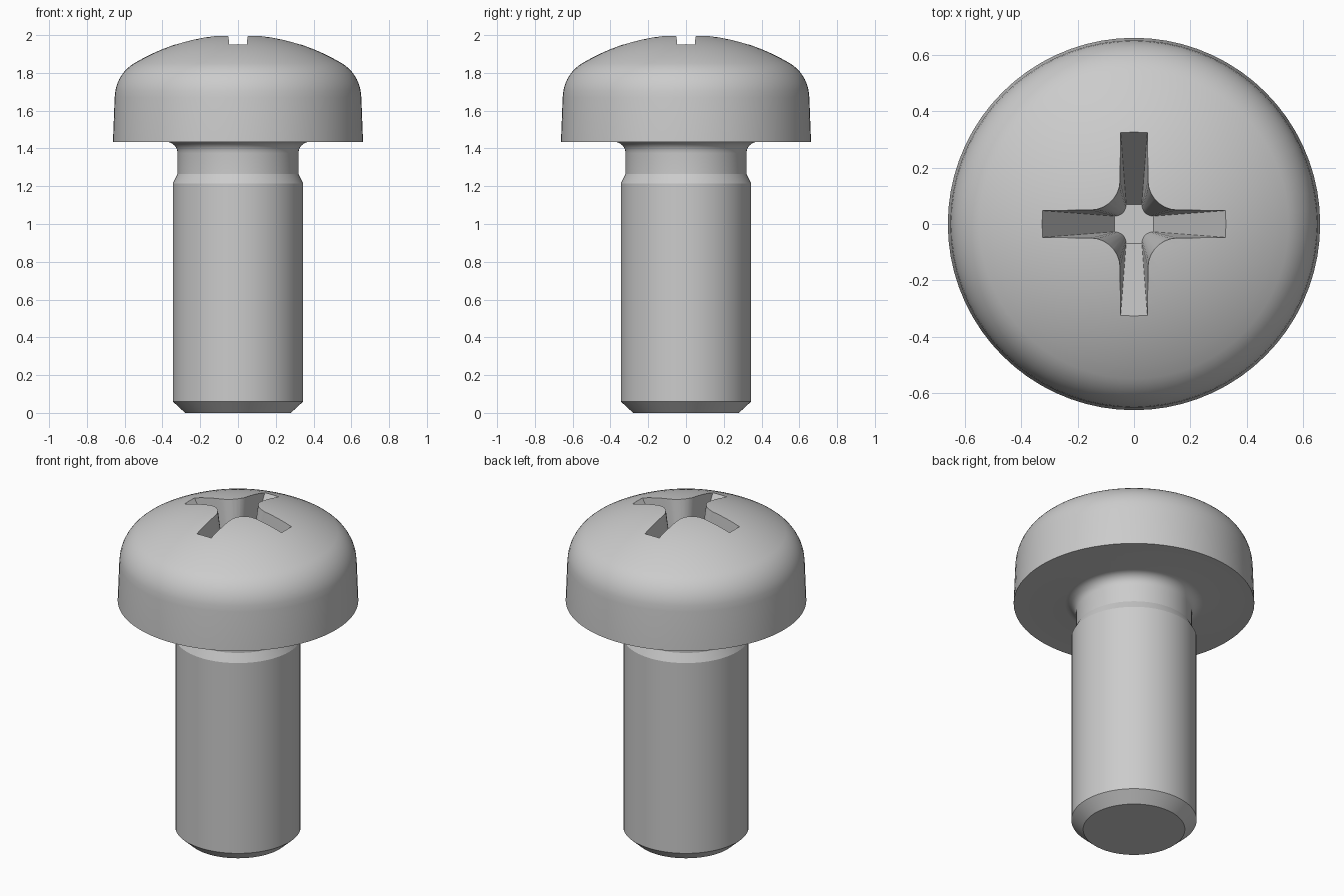
import bpy, bmesh
from math import sin, cos, pi, radians, sqrt, asin

if "Cube" in bpy.data.objects:
    bpy.data.objects.remove(bpy.data.objects["Cube"])

SEGS = 72


def arc(cx, cz, r, a0, a1, n):
    """Points on an arc, angles in degrees."""
    return [(cx + r * cos(radians(a0 + (a1 - a0) * i / n)),
             cz + r * sin(radians(a0 + (a1 - a0) * i / n))) for i in range(n + 1)]


def make_object(name, bm):
    bmesh.ops.recalc_face_normals(bm, faces=bm.faces)
    mesh = bpy.data.meshes.new(name)
    bm.to_mesh(mesh)
    bm.free()
    obj = bpy.data.objects.new(name, mesh)
    bpy.context.collection.objects.link(obj)
    return obj


def loft(name, rings):
    """Closed solid through a stack of equal-sized rings."""
    bm = bmesh.new()
    loops = [[bm.verts.new(p) for p in ring] for ring in rings]
    n = len(loops[0])
    for a, b in zip(loops, loops[1:]):
        for i in range(n):
            j = (i + 1) % n
            bm.faces.new((a[i], a[j], b[j], b[i]))
    bm.faces.new(loops[0][::-1])
    bm.faces.new(loops[-1])
    return make_object(name, bm)


# Screw profile: chamfered tip, shank, undercut neck, fillet, head
profile = [(0.28, 0), (0.345, 0.06), (0.345, 1.215), (0.32, 1.265)]
profile += arc(0.38, 1.375, 0.06, 180, 90, 6)
profile += [(0.662, 1.435), (0.653, 1.67)]

# Rounded shoulder tangent to the shallow dome
R, r = 1.07, 0.21
dome_z, shoulder_x = 2.003 - R, 0.652 - r
shoulder_z = dome_z + sqrt((R - r) ** 2 - shoulder_x ** 2)
tangent = 90 - asin(shoulder_x / (R - r)) * 180 / pi
profile += arc(shoulder_x, shoulder_z, r, 3, tangent, 9)
profile += arc(0, dome_z, R, tangent, 89, 10)[1:]
profile = [p for i, p in enumerate(profile) if i == 0 or p[1] >= profile[i - 1][1] - 1e-6]

screw = loft("screw", [[(x * cos(2 * pi * i / SEGS), x * sin(2 * pi * i / SEGS), z)
                        for i in range(SEGS)] for x, z in profile])


# Tapered cross recess
def cross_ring(z, length, w, f):
    quarter = [(length, w)] + arc(w + f, w + f, f, 270, 180, 7) + [(w, length)]
    ring = []
    for k in range(4):
        c, s = round(cos(k * pi / 2)), round(sin(k * pi / 2))
        ring += [(c * x - s * y, s * x + c * y, z) for x, y in quarter]
    return ring


cutter = loft("recess_cutter", [cross_ring(1.55, 0.070, 0.028, 0.040),
                                cross_ring(2.10, 0.421, 0.055, 0.120)])
cutter.hide_render = True

cut = screw.modifiers.new("recess", 'BOOLEAN')
cut.operation = 'DIFFERENCE'
cut.solver = 'EXACT'
cut.object = cutter

bpy.ops.object.select_all(action='DESELECT')
screw.select_set(True)
bpy.context.view_layer.objects.active = screw
bpy.ops.object.modifier_apply(modifier=cut.name)
bpy.data.objects.remove(cutter)
bpy.ops.object.shade_smooth_by_angle(angle=radians(25))
